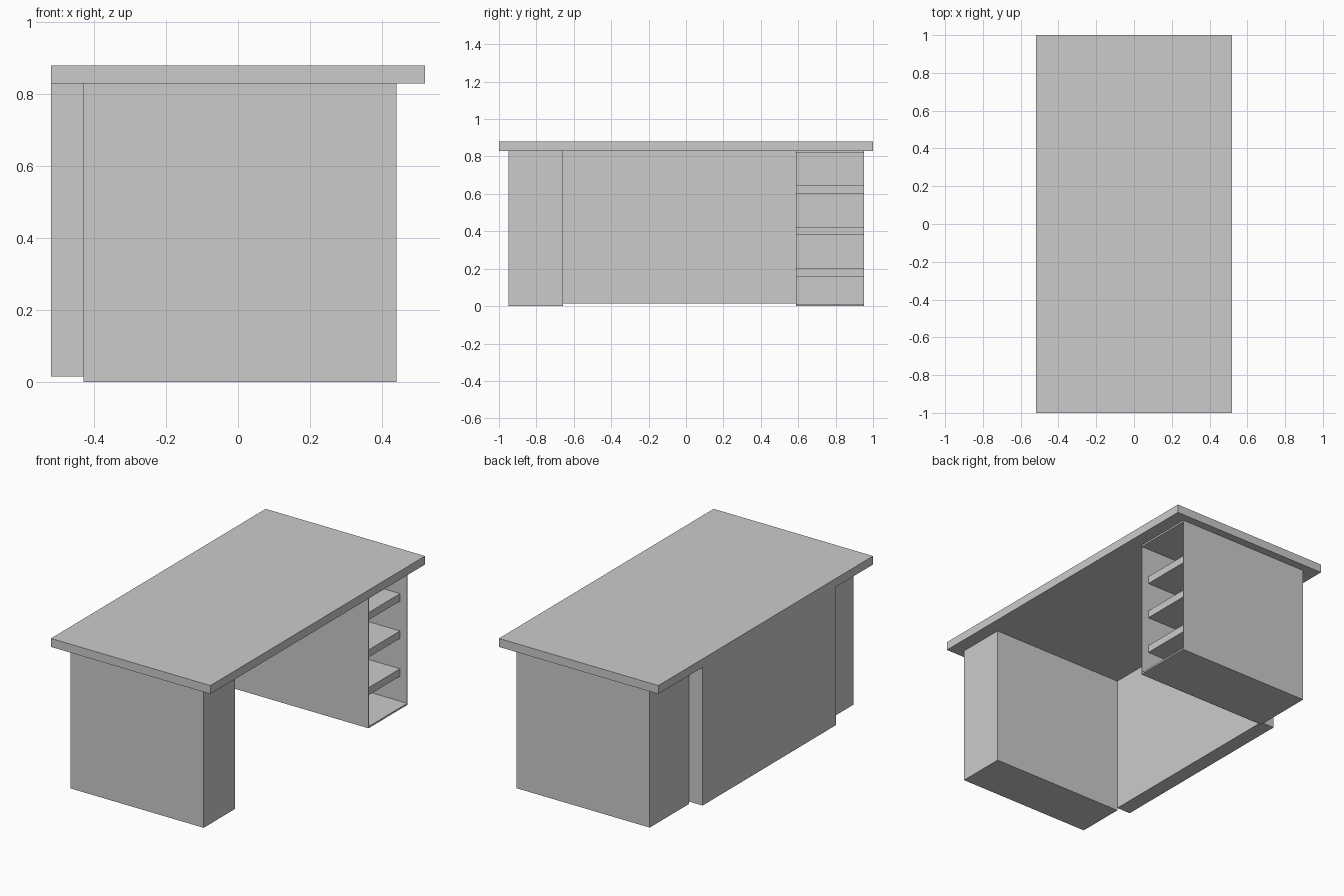
import bpy
import bmesh
from mathutils import Vector

if "Cube" in bpy.data.objects:
    bpy.data.objects.remove(bpy.data.objects["Cube"])


def box(name, x, y, z):
    """Box from (min, max) ranges; returns the object."""
    bm = bmesh.new()
    bmesh.ops.create_cube(bm, size=1)
    for v in bm.verts:
        v.co = Vector([lo + (c + 0.5) * (hi - lo)
                       for c, (lo, hi) in zip(v.co, (x, y, z))])
    mesh = bpy.data.meshes.new(name)
    bm.to_mesh(mesh)
    bm.free()
    obj = bpy.data.objects.new(name, mesh)
    bpy.context.collection.objects.link(obj)
    return obj


def hollow(obj, side, rim, back):
    """Open the +x face of a box, leaving thin walls and a thin back."""
    bm = bmesh.new()
    bm.from_mesh(obj.data)
    bm.normal_update()
    face = max(bm.faces, key=lambda f: f.normal.x)
    bmesh.ops.inset_region(bm, faces=[face], thickness=side, use_even_offset=True)
    mid = face.calc_center_median()
    for v in face.verts:
        v.co.z += (rim - side) * (1 if v.co.z < mid.z else -1)
    inner = bmesh.ops.extrude_discrete_faces(bm, faces=[face])["faces"][0]
    for v in inner.verts:
        v.co.x = back
    bm.to_mesh(obj.data)
    bm.free()


BODY_X = (-0.43, 0.44)

# Worktop and back panel between the pedestals
box("desktop", (-0.52, 0.52), (-1, 1), (0.83, 0.88))
box("modesty_panel", (-0.52, -0.43), (-0.657, 0.588), (0.015, 0.83))

# Solid pedestal
box("closed_pedestal", BODY_X, (-0.948, -0.657), (0, 0.83))

# Open pedestal with recessed shelves
cabinet = box("open_pedestal", BODY_X, (0.588, 0.952), (0, 0.83))
hollow(cabinet, side=0.004, rim=0.01, back=-0.426)
for i, z in enumerate((0.157, 0.38, 0.60)):
    box(f"shelf_{i + 1}", (-0.426, 0.393), (0.592, 0.948), (z, z + 0.044))
